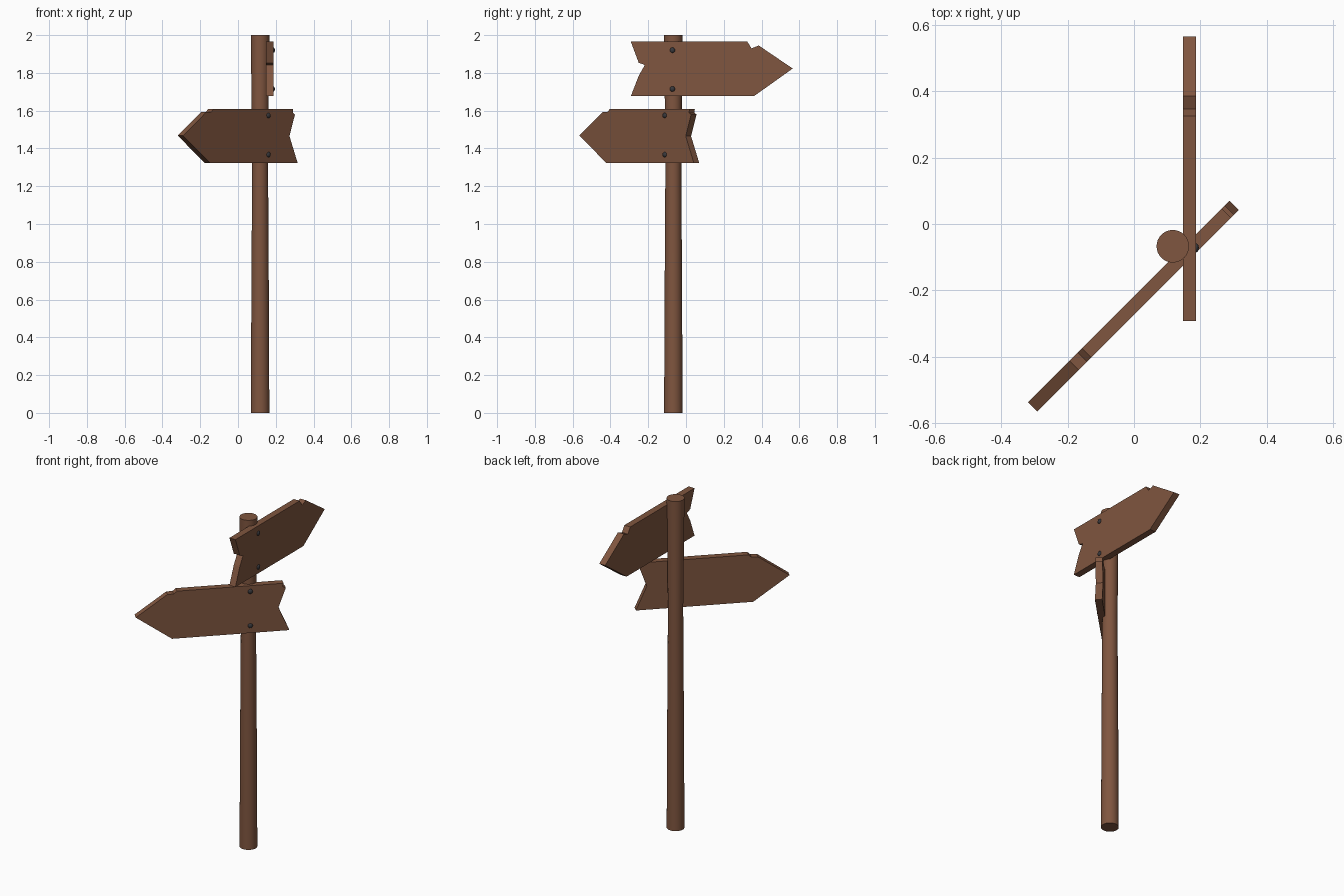
import bpy, bmesh
from math import radians
from mathutils import Matrix, Vector

cube = bpy.data.objects.get("Cube")
if cube:
    bpy.data.objects.remove(cube, do_unlink=True)


def make_material(name, color):
    mat = bpy.data.materials.new(name)
    mat.use_nodes = True
    mat.diffuse_color = (*color, 1)
    mat.node_tree.nodes["Principled BSDF"].inputs["Base Color"].default_value = (*color, 1)
    return mat


wood = make_material("brown wood", (0.215, 0.092, 0.05))
iron = make_material("dark iron", (0.04, 0.04, 0.045))


def finish(bm, name, mat, matrix=Matrix(), smooth=False):
    bmesh.ops.recalc_face_normals(bm, faces=bm.faces)
    mesh = bpy.data.meshes.new(name)
    bm.to_mesh(mesh)
    bm.free()
    mesh.materials.append(mat)
    obj = bpy.data.objects.new(name, mesh)
    bpy.context.collection.objects.link(obj)
    obj.matrix_world = matrix
    if smooth:
        bpy.ops.object.select_all(action="DESELECT")
        obj.select_set(True)
        bpy.context.view_layer.objects.active = obj
        bpy.ops.object.shade_smooth_by_angle(angle=radians(40))
    return obj


# Post: round pole with a slight waist
POST = Vector((0.117, -0.067, 0))
bm = bmesh.new()
rings = []
for radius, z in [(0.049, 0), (0.046, 0.67), (0.042, 1.33), (0.049, 2)]:
    ring = bmesh.ops.create_circle(bm, segments=32, radius=radius,
                                   matrix=Matrix.Translation((0, 0, z)))["verts"]
    rings.append(ring)
for low, high in zip(rings, rings[1:]):
    for i in range(len(low)):
        j = (i + 1) % len(low)
        bm.faces.new((low[i], low[j], high[j], high[i]))
bm.faces.new(rings[0])
bm.faces.new(rings[-1])
finish(bm, "post", wood, Matrix.Translation(POST), smooth=True)


# Sign boards: local x runs along the board, local y points into the post
def sign(name, outline, location, angle, bolt_x, bolt_heights, thickness=0.04):
    matrix = Matrix.Translation(location) @ Matrix.Rotation(radians(angle), 4, "Z")
    bm = bmesh.new()
    face = bm.faces.new([bm.verts.new((x, 0, z)) for x, z in outline])
    extruded = bmesh.ops.extrude_face_region(bm, geom=[face])["geom"]
    bmesh.ops.translate(bm, vec=(0, thickness, 0),
                        verts=[v for v in extruded if isinstance(v, bmesh.types.BMVert)])
    finish(bm, name + "_board", wood, matrix)

    # Domed bolt heads on the front face
    for label, z in zip(("top", "bottom"), bolt_heights):
        bm = bmesh.new()
        bmesh.ops.create_uvsphere(bm, u_segments=12, v_segments=8, radius=0.014,
                                  matrix=Matrix.Diagonal((1, 0.6, 1, 1)))
        finish(bm, f"{name}_{label}_bolt", iron,
               matrix @ Matrix.Translation((bolt_x, 0, z)), smooth=True)


# Upper sign points to the back
sign("upper_sign",
     [(-0.292, 1.965), (0.325, 1.965), (0.347, 1.93), (0.385, 1.945), (0.565, 1.823),
      (0.36, 1.677), (-0.292, 1.677), (-0.25, 1.785), (-0.218, 1.842), (-0.25, 1.853)],
     (0.187, 0, 0), 90, -0.072, (1.92, 1.715))

# Lower sign points diagonally to the front right
sign("lower_sign",
     [(0, 1.468), (0.177, 1.594), (0.212, 1.594), (0.23, 1.61), (0.825, 1.61),
      (0.822, 1.588), (0.838, 1.58), (0.797, 1.465), (0.858, 1.323), (0.203, 1.323)],
     (-0.291, -0.565, 0), 45, 0.64, (1.575, 1.367))
